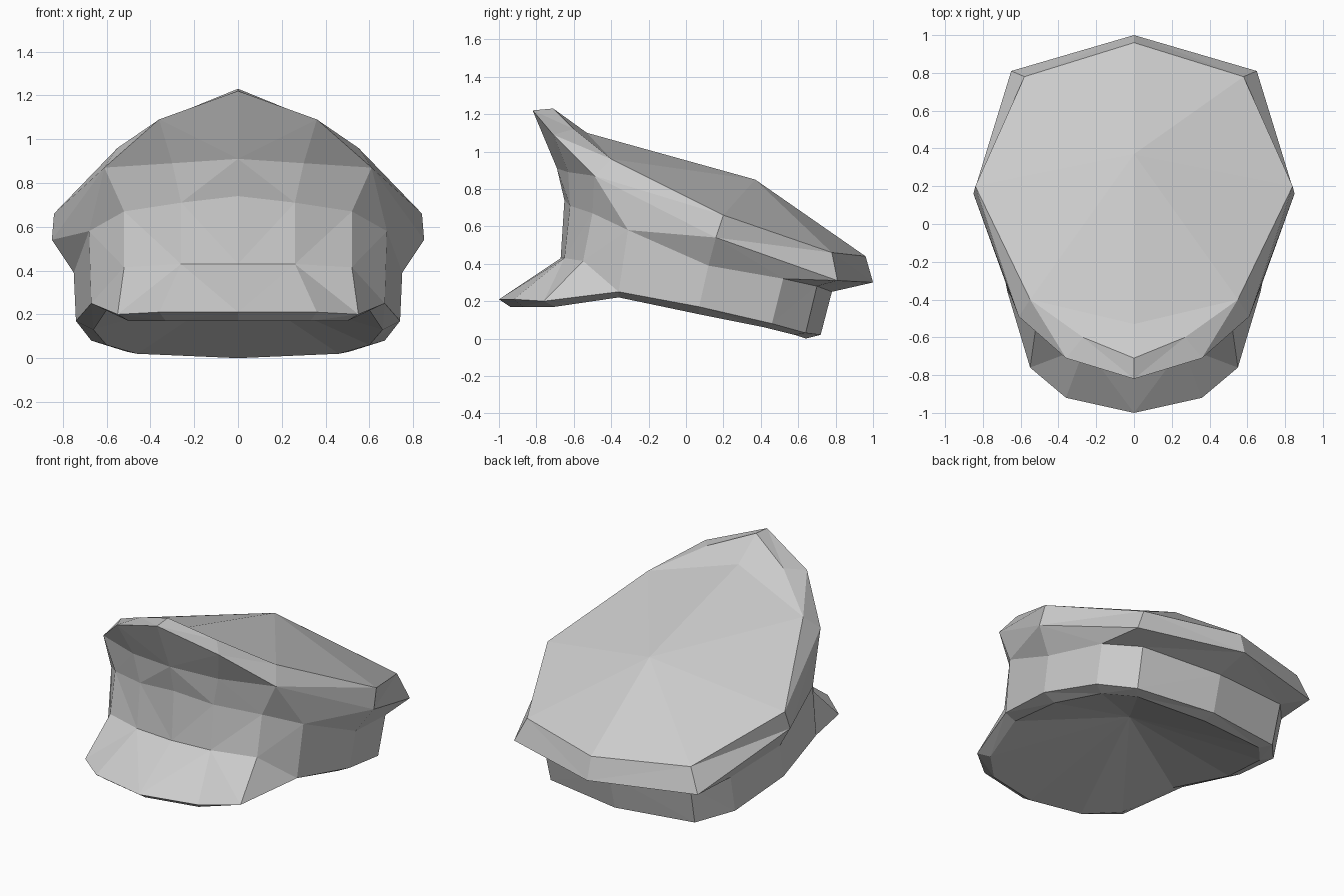
import bpy
import bmesh
from mathutils import Vector

# Remove the default cube only
default_cube = bpy.data.objects.get("Cube")
if default_cube:
    bpy.data.objects.remove(default_cube, do_unlink=True)

# Single cloth colour
cloth = bpy.data.materials.new("light_grey_cloth")
cloth.use_nodes = True
grey = (0.6, 0.6, 0.6, 1.0)
cloth.diffuse_color = grey
cloth.node_tree.nodes["Principled BSDF"].inputs["Base Color"].default_value = grey


def full_ring(half):
    """Mirror a front-to-back half outline into a closed ring."""
    mirrored = [(-x, y, z) for x, y, z in reversed(half[1:-1])]
    return list(half) + mirrored


def make_part(name, faces):
    """Build a flat shaded object from polygons, merging repeated corners."""
    bm = bmesh.new()
    corners = {}
    for face in faces:
        loop = []
        for point in face:
            key = tuple(round(value, 4) for value in point)
            if key not in corners:
                corners[key] = bm.verts.new(key)
            if corners[key] not in loop:
                loop.append(corners[key])
        if len(loop) > 2:
            bm.faces.new(loop)
    # Fold the warped quads along their short diagonal
    bmesh.ops.triangulate(bm, faces=bm.faces[:], quad_method='SHORT_EDGE')
    mesh = bpy.data.meshes.new(name)
    bm.to_mesh(mesh)
    bm.free()
    mesh.materials.append(cloth)
    part = bpy.data.objects.new(name, mesh)
    bpy.context.scene.collection.objects.link(part)


def loft(halves):
    """Outward facing strips between half outlines listed from top to bottom."""
    faces = []
    rings = [full_ring(half) for half in halves]
    for upper, lower in zip(rings, rings[1:]):
        count = len(upper)
        for i in range(count):
            j = (i + 1) % count
            faces.append((lower[i], lower[j], upper[j], upper[i]))
    return faces


def both_sides(faces):
    """Add the mirror image of each face, with its winding reversed."""
    flipped = [[(-x, y, z) for x, y, z in reversed(face)] for face in faces]
    return list(faces) + flipped


def spread(outline):
    """Repeat crown corners so that they line up with the band columns."""
    front, brow, temple, side, rear, back = outline
    return [front, brow, temple, temple, side, rear, rear, back]


# Outlines run from the front centre, round the wearer's left, to the back
top_edge = [(0, -.71, 1.23), (.27, -.6, 1.12), (.55, -.4, .96),
            (.84, .2, .66), (.58, .78, .46), (0, .96, .44)]
rim = [(0, -.82, 1.22), (.36, -.71, 1.09), (.61, -.49, .87),
       (.85, .16, .54), (.65, .81, .31), (0, 1, .3)]
brow = [(0, -.69, .91), (.3, -.63, .89)] + rim[2:]
band_top = [(0, -.65, .74), (.26, -.62, .71), (.52, -.5, .67), (.68, -.31, .58),
            (.75, .12, .39), (.68, .52, .32), (.52, .7, .28), (0, .78, .25)]
band_base = [(.67, -.36, .25), (.74, .07, .17), (.67, .46, .08),
             (.51, .64, .03), (0, .72, .02)]
visor_seam = [(0, -.67, .43), (.26, -.65, .43), (.52, -.55, .415)]
visor_edge = [(0, -1, .21), (.36, -.92, .21), (.55, -.76, .2)]
lower_lip = [(0, -.94, .17), (.33, -.87, .17), (.5, -.7, .17), (.6, -.36, .22),
             (.66, .07, .13), (.6, .42, .06), (.46, .58, .02), (0, .64, 0)]

# Crown top: shallow peak at the rear with a ridge to the raised front
peak = (0, .37, .85)
ridge = (0, -.53, 1.1)
crown_faces = [(ridge, a, b) for a, b in zip(top_edge[:2], top_edge[1:])]
crown_faces.append((ridge, top_edge[2], peak))
crown_faces += [(peak, a, b) for a, b in zip(top_edge[2:], top_edge[3:])]
make_part("crown_top", both_sides(crown_faces))

# Rim and the overhang that tucks into the band
make_part("crown_rim", loft([top_edge, rim]))
make_part("crown_underside", loft([spread(rim), spread(brow), band_top]))

# Upright band, visor and the lip around the opening
make_part("head_band", loft([band_top, visor_seam + band_base]))
make_part("visor", loft([visor_seam + band_base, visor_edge + band_base]))
make_part("lower_lip", loft([visor_edge + band_base, lower_lip]))

# Recessed lining under the cap
hollow = Vector((0, -.04, .33))
lining_faces = [(hollow, b, a) for a, b in zip(lower_lip, lower_lip[1:])]
make_part("lining", both_sides(lining_faces))
